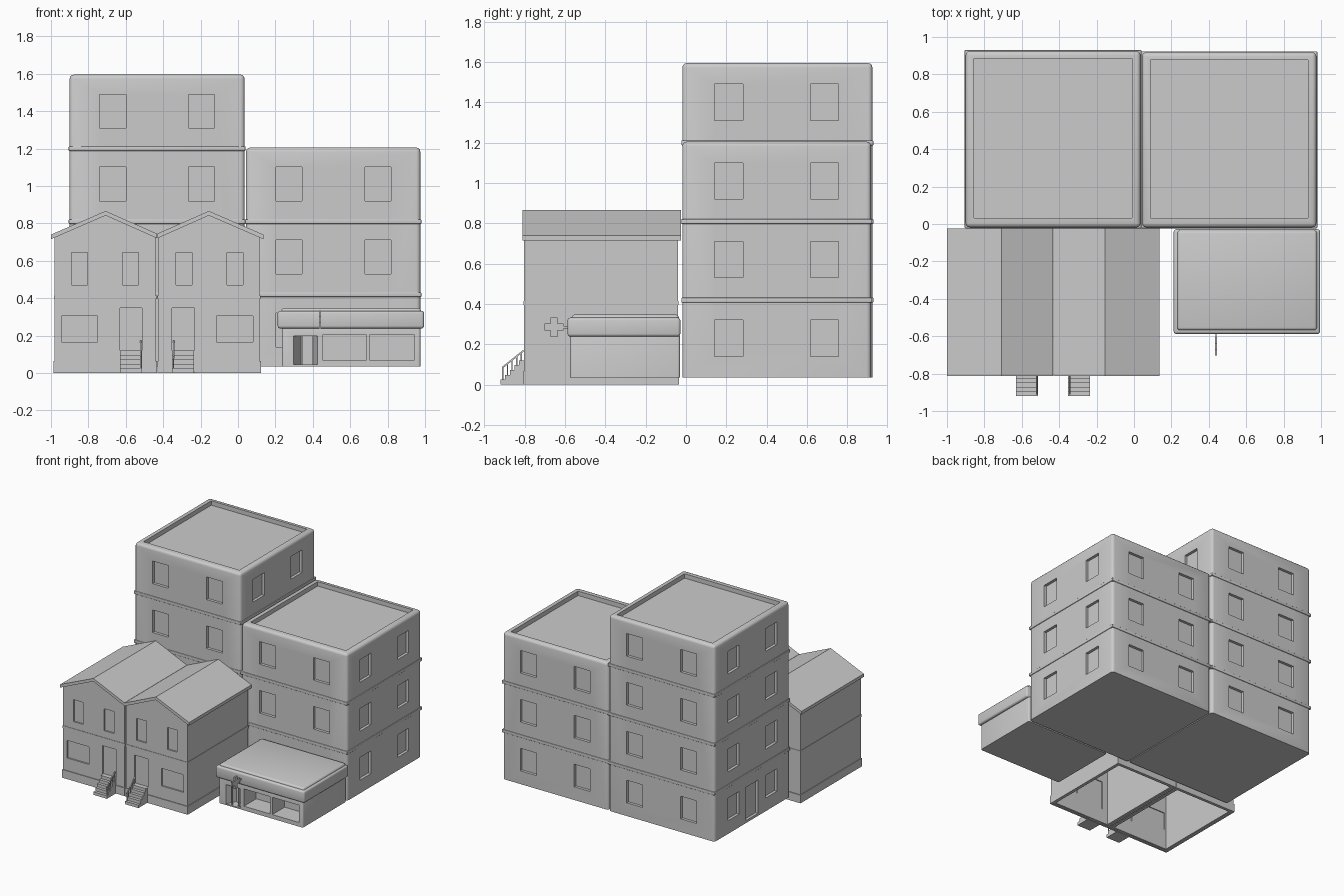
import bpy, bmesh, math
from mathutils import Vector

cube = bpy.data.objects.get("Cube")
if cube:
    bpy.data.objects.remove(cube)

GREY = (0.6, 0.6, 0.6, 1)
mat = bpy.data.materials.new("plain grey")
mat.use_nodes = True
mat.diffuse_color = GREY
mat.node_tree.nodes["Principled BSDF"].inputs["Base Color"].default_value = GREY


def finish(name, bm):
    bmesh.ops.recalc_face_normals(bm, faces=bm.faces)
    me = bpy.data.meshes.new(name)
    bm.to_mesh(me)
    bm.free()
    ob = bpy.data.objects.new(name, me)
    bpy.context.collection.objects.link(ob)
    me.materials.append(mat)
    return ob


def add_box(bm, lo, hi):
    lo, hi = Vector(lo), Vector(hi)
    verts = bmesh.ops.create_cube(bm, size=1)["verts"]
    for v in verts:
        v.co = (lo + hi) / 2 + Vector(a * b for a, b in zip(v.co, hi - lo))


def boxes(name, spans, bevel=0, round_bottom=False):
    bm = bmesh.new()
    for lo, hi in spans:
        add_box(bm, lo, hi)
    if bevel:
        base = min(v.co.z for v in bm.verts)
        edges = [e for e in bm.edges
                 if round_bottom or max(v.co.z for v in e.verts) > base + 1e-4]
        bmesh.ops.bevel(bm, geom=edges, offset=bevel, segments=3, profile=0.5, affect='EDGES')
    return finish(name, bm)


def prism(name, points, axis, start, end):
    """Extrude a 2D profile along x, y or z."""
    bm = bmesh.new()
    place = {'x': lambda a, b, d: (d, a, b), 'y': lambda a, b, d: (a, d, b),
             'z': lambda a, b, d: (a, b, d)}[axis]
    face = bm.faces.new([bm.verts.new(place(a, b, start)) for a, b in points])
    out = bmesh.ops.extrude_face_region(bm, geom=[face])["geom"]
    step = Vector(place(0, 0, end - start))
    bmesh.ops.translate(bm, vec=step, verts=[g for g in out if isinstance(g, bmesh.types.BMVert)])
    return finish(name, bm)


def carve(ob, cutter):
    mod = ob.modifiers.new("openings", 'BOOLEAN')
    mod.operation, mod.solver, mod.object = 'DIFFERENCE', 'EXACT', cutter
    dg = bpy.context.evaluated_depsgraph_get()
    me = bpy.data.meshes.new_from_object(ob.evaluated_get(dg))
    ob.modifiers.clear()
    ob.data = me
    bpy.data.objects.remove(cutter)


def smooth(ob):
    bpy.ops.object.select_all(action='DESELECT')
    ob.select_set(True)
    bpy.context.view_layer.objects.active = ob
    bpy.ops.object.shade_smooth_by_angle(angle=math.radians(35))


# Apartment blocks: parapet roof, storey bands, two windows per side and storey
BASE, STOREY, DEEP = 0.035, 0.39, 0.022


def apartment(name, x0, x1, y0, y1, storeys, side_door=False):
    top = BASE + STOREY * storeys
    block = boxes(name + "_walls", [((x0, y0, BASE), (x1, y1, top))], 0.022)
    cuts = [((x0 + .045, y0 + .05, top - .035), (x1 - .045, y1 - .04, top + .1))]
    for s in range(storeys):
        lo = BASE + STOREY * s + 0.105
        hi = lo + 0.18
        for at in (0.16, 0.635):
            for y in (y0, y1):
                cuts.append(((x0 + at, y - DEEP, lo), (x0 + at + .14, y + DEEP, hi)))
            for x in (x0, x1):
                cuts.append(((x - DEEP, y0 + at, lo), (x + DEEP, y0 + at + .14, hi)))
    if side_door:
        ym = (y0 + y1) / 2
        cuts.append(((x0 - DEEP, ym - .075, BASE + .02), (x0 + DEEP, ym + .075, BASE + .285)))
    carve(block, boxes("openings", cuts))
    smooth(block)
    for s in range(1, storeys):
        z = BASE + STOREY * s
        g = 0.005
        smooth(boxes(f"{name}_band_{s}", [((x0 - g, y0 - g, z - .018), (x1 + g, y1 + g, z + .006))], 0.004, True))


apartment("tall_block", -0.9, 0.035, -0.018, 0.925, 4, True)
apartment("low_block", 0.043, 0.975, -0.018, 0.918, 3)

# Twin houses, mirrored about the shared wall
MID, FRONT, BACK = -0.432, -0.803, -0.04


def house(name, m):
    def X(x):
        return x if m > 0 else 2 * MID - x

    def box(x0, x1, y0, y1, z0, z1):
        a, b = sorted((X(x0), X(x1)))
        return ((a, y0, z0), (b, y1, z1))

    def outline(g, base, eave, peak):
        return [(X(-.98 + g), base), (X(-.44 - g), base), (X(-.44 - g), eave),
                (X(-.708), peak), (X(-.98 + g), eave)]

    walls = prism(name + "_walls", outline(0, 0.005, .725, .845), 'y', FRONT, BACK)
    carve(walls, prism("hollow", outline(.025, -.1, .70, .82), 'y', FRONT + .025, BACK - .025))
    holes = [(-.89, -.805, .47, .645), (-.618, -.532, .47, .645),
             (-.945, -.75, .165, .305), (-.632, -.512, .12, .347)]
    carve(walls, boxes("openings", [box(a, b, FRONT - .05, FRONT + .05, c, d) for a, b, c, d in holes]))
    # Panes and door set back inside the openings
    boxes(name + "_panes_and_door",
          [box(a, b, FRONT + .012, FRONT + .018, c, d) for a, b, c, d in holes])
    # Gabled roof sheet with a short overhang
    roof = [(-1, .74), (-.708, .866), (-.433, .745), (-.433, .72), (-.708, .842), (-1, .715)]
    prism(name + "_roof", [(X(a), b) for a, b in roof], 'y', -.812, -.025)
    # Plinth and mid band strips around the outside
    for part, z0, z1 in (("plinth", 0, .065), ("band", .395, .415)):
        g = 0.006 if part == "plinth" else 0.003
        gaps = [(-.98 - g, -.632), (-.512, -.434)] if part == "plinth" else [(-.98 - g, -.434)]
        strips = [box(a, b, FRONT - g, FRONT + .01, z0, z1) for a, b in gaps]
        strips += [box(-.98 - g, -.97, FRONT - g, BACK + g, z0, z1),
                   box(-.445, -.434, FRONT - g, BACK + g, z0, z1),
                   box(-.98 - g, -.434, BACK - .01, BACK + g, z0, z1)]
        boxes(f"{name}_{part}", strips)
    # Front steps as a stair profile
    n, run, rise = 5, 0.023, 0.024
    steps = [(FRONT, 0), (-.92, 0)]
    for i in range(n):
        steps += [(-.92 + i * run, (i + 1) * rise), (-.92 + (i + 1) * run, (i + 1) * rise)]
    steps[-1] = (FRONT, n * rise)
    prism(name + "_steps", steps, 'x', X(-.63), X(-.512))
    # Handrail: sloped bar with posts
    rail = [(-.912, .078), (-.806, .163), (-.806, .173), (-.912, .088)]
    prism(name + "_handrail", rail, 'x', X(-.524), X(-.516))
    boxes(name + "_rail_posts",
          [box(-.523, -.517, -.912 + i * run, -.906 + i * run, .02 + i * rise, .083 + i * .0185)
           for i in range(n)])


house("left_house", 1)
house("right_house", -1)

# Shop body with display windows and a recessed, angled doorway
shop = boxes("shop_body", [((.235, -.575, BASE), (.975, -.03, .25))], 0.012)
carve(shop, boxes("display_openings", [((.455, -.7, .068), (.685, -.42, .205)),
                                       ((.705, -.7, .068), (.94, -.42, .205))]))
carve(shop, prism("doorway", [(.285, -.6), (.43, -.6), (.405, -.5), (.335, -.5)], 'z', .045, .198))
smooth(shop)
boxes("shop_door", [((.345, -.508, .045), (.395, -.501, .19))])
boxes("shop_door_posts", [((.34, -.565, .045), (.348, -.557, .198)),
                          ((.397, -.565, .045), (.405, -.557, .198))])

# Fascia band around the shop and its low roof
smooth(boxes("shop_fascia", [((.212, -.588, .238), (.995, -.028, .332))], 0.014, True))
smooth(boxes("shop_roof", [((.232, -.568, .31), (.978, -.035, .347))], 0.015))

# Cross sign on a bracket
CY, CZ = -.655, .285
arm, half = .048, .017
cross = [(CY - arm, CZ - half), (CY - half, CZ - half), (CY - half, CZ - arm), (CY + half, CZ - arm),
         (CY + half, CZ - half), (CY + arm, CZ - half), (CY + arm, CZ + half), (CY + half, CZ + half),
         (CY + half, CZ + arm), (CY - half, CZ + arm), (CY - half, CZ + half), (CY - arm, CZ + half)]
prism("cross_sign", cross, 'x', .432, .444)
boxes("cross_bracket", [((.435, CY + arm - .005, CZ - .006), (.441, -.58, CZ + .006))])
